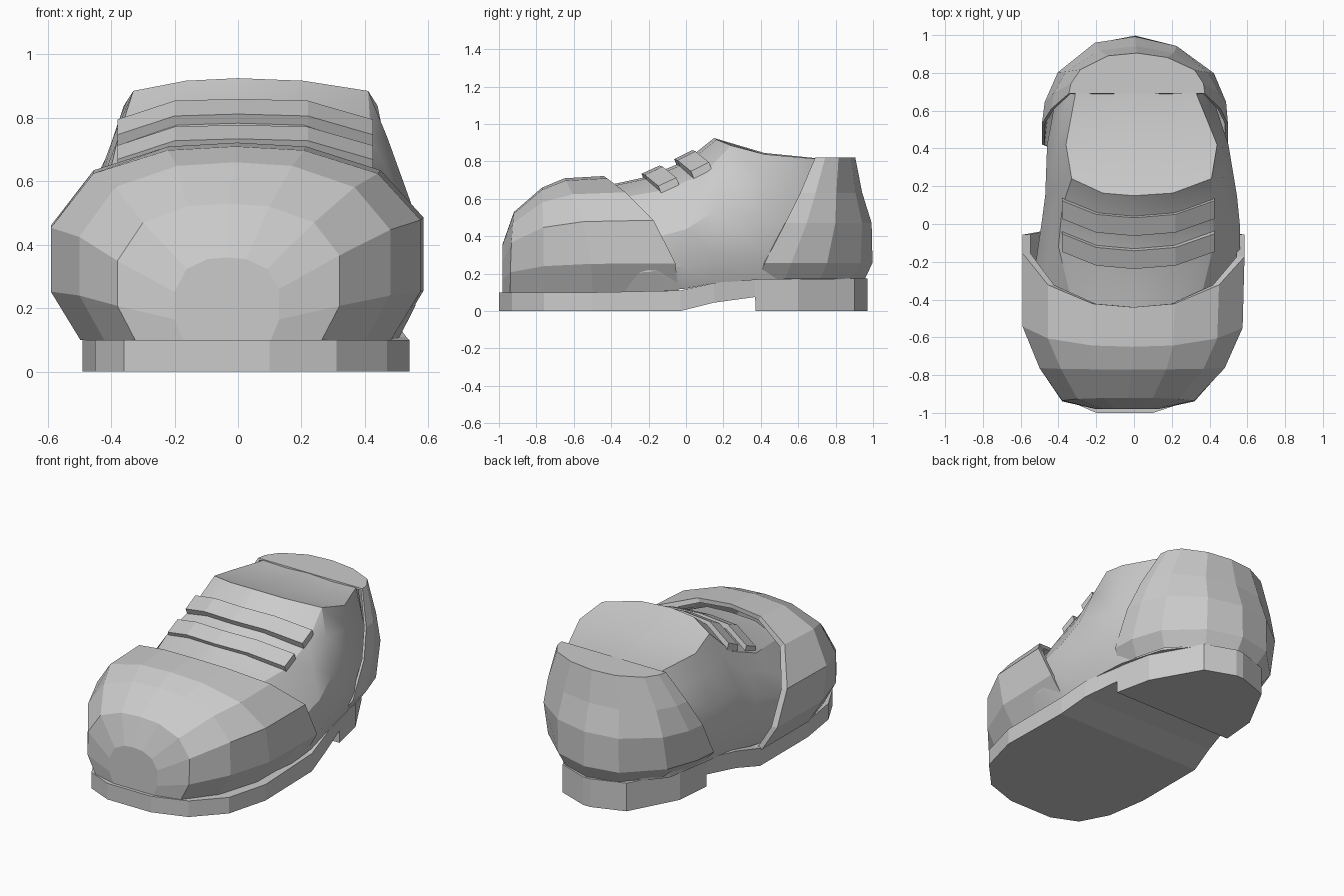
import bpy, bmesh, math

if "Cube" in bpy.data.objects:
    bpy.data.objects.remove(bpy.data.objects["Cube"])


def loft(name, rings, closed=True, cap_start=False, cap_end=False, smooth=None, thick=0.0):
    """Skin a list of equal-length point rings into one object."""
    bm = bmesh.new()
    vs = [[bm.verts.new(p) for p in r] for r in rings]
    n = len(vs[0])
    for a, b in zip(vs, vs[1:]):
        for i in range(n if closed else n - 1):
            j = (i + 1) % n
            bm.faces.new((a[i], a[j], b[j], b[i]))
    if cap_start:
        bm.faces.new(vs[0])
    if cap_end:
        bm.faces.new(vs[-1])
    bmesh.ops.recalc_face_normals(bm, faces=bm.faces[:])
    me = bpy.data.meshes.new(name)
    bm.to_mesh(me)
    bm.free()
    ob = bpy.data.objects.new(name, me)
    bpy.context.collection.objects.link(ob)
    if thick:
        m = ob.modifiers.new("thickness", 'SOLIDIFY')
        m.thickness = thick
        m.offset = 0
    if smooth:
        bpy.ops.object.select_all(action='DESELECT')
        ob.select_set(True)
        bpy.context.view_layer.objects.active = ob
        bpy.ops.object.shade_smooth_by_angle(angle=math.radians(smooth))
    return ob


# Sole: box sections along y (y, left, right, bottom, top), stepped at the heel
sole = [(-1.0, -.20, .10, 0, .10), (-.93, -.36, .31, 0, .10), (-.76, -.45, .47, 0, .10),
        (-.5, -.49, .54, 0, .10), (-.03, -.49, .53, 0, .11), (.15, -.45, .50, .045, .15),
        (.37, -.40, .44, .075, .175), (.371, -.40, .44, 0, .175), (.6, -.38, .39, 0, .175),
        (.9, -.22, .22, 0, .175), (.97, -.02, .03, 0, .175)]
loft("sole", [[(l, y, b), (r, y, b), (r, y, t), (l, y, t)] for y, l, r, b, t in sole],
     cap_start=True, cap_end=True)

# Toe cap: domed arch rings growing back from the toe tip
arch = [(-.84, 0), (-1, .25), (-1, .58), (-.77, .86), (-.37, .98), (0, 1),
        (.37, .98), (.77, .86), (1, .62), (1, .25), (.84, 0)]
toe = [(-.98, -.98, -.20, .13, .36), (-.94, -.92, -.38, .32, .53), (-.76, -.77, -.50, .48, .66),
       (-.50, -.65, -.59, .575, .71), (-.04, -.44, -.59, .585, .722)]


def toe_ring(yb, yt, l, r, zt, inset=1.0):
    c, h = (l + r) / 2, (r - l) / 2
    return [(c + h * u * inset, yb + (yt - yb) * v ** 2.3, .1 + (zt - .1) * v * (1 - (1 - inset) * .6))
            for u, v in arch]


loft("toe_cap", [toe_ring(*t) for t in toe] + [toe_ring(*toe[-1], inset=.93)],
     closed=False, cap_start=True)

# Main upper: y, left, right, top left, top right, base z, centre top z, edge top z, edge y shift
upper = [(-.45, -.50, .52, -.32, .34, .10, .665, .59, 0), (-.2, -.52, .56, -.40, .42, .10, .72, .645, .08),
         (0, -.49, .56, -.38, .42, .12, .805, .73, .09), (.15, -.47, .545, -.33, .41, .15, .925, .885, .09),
         (.42, -.46, .50, -.36, .44, .17, .845, .838, 0),
         (.69, -.41, .41, -.31, .33, .17, .818, .815, 0), (.83, -.28, .29, -.22, .23, .17, .818, .815, 0)]


def upper_half(y, x, t, z0, zc, ze, e):
    h = ze - z0
    return [(x * .9, y, z0), (x, y, z0 + .2 * h), (x, y, z0 + .52 * h),
            (.45 * x + .55 * t, y + e * .5, z0 + .8 * h), (t, y + e, ze),
            (t * .5, y + e * .15, zc - .008), (0.002 * (1 if x > 0 else -1), y, zc)]


loft("upper", [upper_half(y, l, tl, z0, zc, ze, e) + upper_half(y, r, tr, z0, zc, ze, e)[::-1]
               for y, l, r, tl, tr, z0, zc, ze, e in upper],
     cap_start=True, cap_end=True, smooth=25)

# Heel counter: wrapped plan at rising levels (z, left, right, front y, back y)
wrap = [(-1, 0), (-.97, .25), (-.83, .59), (-.43, .93), (0, 1), (.45, .89), (.85, .58), (.98, .25), (1, 0)]
levels = [(.175, -.40, .43, .39, .95), (.26, -.48, .49, .42, .99), (.47, -.48, .49, .53, .985),
          (.63, -.43, .45, .61, .935), (.815, -.34, .37, .69, .90)]
loft("heel_counter",
     [[((l + r) / 2 + (r - l) / 2 * u, f + (b - f) * v, z) for u, v in wrap] for z, l, r, f, b in levels],
     closed=False, cap_end=True, thick=.015)

# Laces: two flat bands draped across the tongue
drape = [(-.38, .09, -.065), (-.20, .018, -.006), (0, 0, 0), (.22, .018, -.006), (.425, .09, -.065)]
for i, (y, z, sy, sz) in enumerate([(-.175, .738, .048, .022), (0, .818, .048, .024)]):
    rings = []
    for x, dy, dz in drape:
        cy, cz = y + dy, z + dz
        rings.append([(x, cy - sy, cz - sz - .02), (x, cy + sy, cz + sz - .02),
                      (x, cy + sy - .015, cz + sz + .018), (x, cy - sy - .015, cz - sz + .018)])
    loft("lace_%d" % (i + 1), rings, cap_start=True, cap_end=True)
